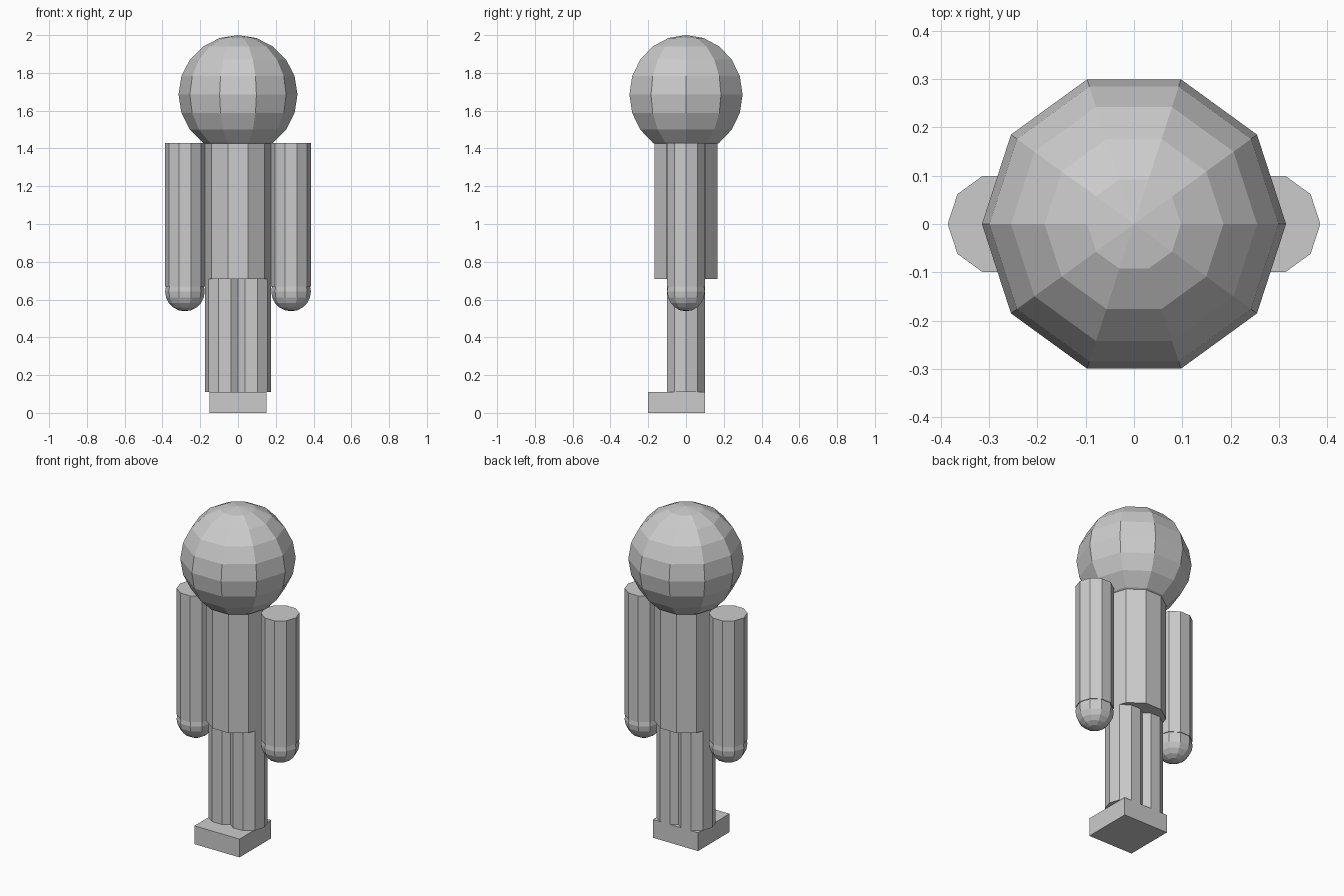
import bpy, bmesh
from math import sin, cos, pi

if "Cube" in bpy.data.objects:
    bpy.data.objects.remove(bpy.data.objects["Cube"])

SIDES = 10


def finish(name, bm):
    bmesh.ops.recalc_face_normals(bm, faces=bm.faces[:])
    mesh = bpy.data.meshes.new(name)
    bm.to_mesh(mesh)
    bm.free()
    obj = bpy.data.objects.new(name, mesh)
    bpy.context.collection.objects.link(obj)
    return obj


def lathe(name, profile, x=0.0):
    """Turn (radius, z) points into a ten-sided solid with corners on the x axis."""
    bm = bmesh.new()
    rings = []
    for r, z in profile:
        if r < 1e-5:
            rings.append([bm.verts.new((x, 0, z))] * SIDES)
        else:
            rings.append([bm.verts.new((x + r * cos(2 * pi * i / SIDES),
                                        r * sin(2 * pi * i / SIDES), z))
                          for i in range(SIDES)])
    for low, high in zip(rings, rings[1:]):
        for i in range(SIDES):
            j = (i + 1) % SIDES
            bm.faces.new(dict.fromkeys((low[i], low[j], high[j], high[i])))
    for ring, (r, z) in ((rings[0], profile[0]), (rings[-1], profile[-1])):
        if r > 1e-5:
            bm.faces.new(ring)
    return finish(name, bm)


def cylinder(name, r, z0, z1, x=0.0):
    return lathe(name, [(r, z0), (r, z1)], x)


def ball(name, r, z, x=0.0):
    return lathe(name, [(r * sin(pi * k / 10), z - r * cos(pi * k / 10))
                        for k in range(11)], x)


# Head and torso
ball("head", 0.315, 1.685)
cylinder("torso", 0.175, 0.71, 1.43)

# Arms, hands and legs on both sides
for side, s in (("left", 1), ("right", -1)):
    cylinder(side + "_arm", 0.105, 0.67, 1.43, s * 0.281)
    ball(side + "_hand", 0.105, 0.643, s * 0.281)
    cylinder(side + "_leg", 0.105, 0.11, 0.71, s * 0.07)

# Single foot block, longer towards the front
bm = bmesh.new()
bmesh.ops.create_cube(bm, size=1)
bmesh.ops.scale(bm, vec=(0.30, 0.30, 0.11), verts=bm.verts)
bmesh.ops.translate(bm, vec=(0, -0.05, 0.055), verts=bm.verts)
finish("feet", bm)
